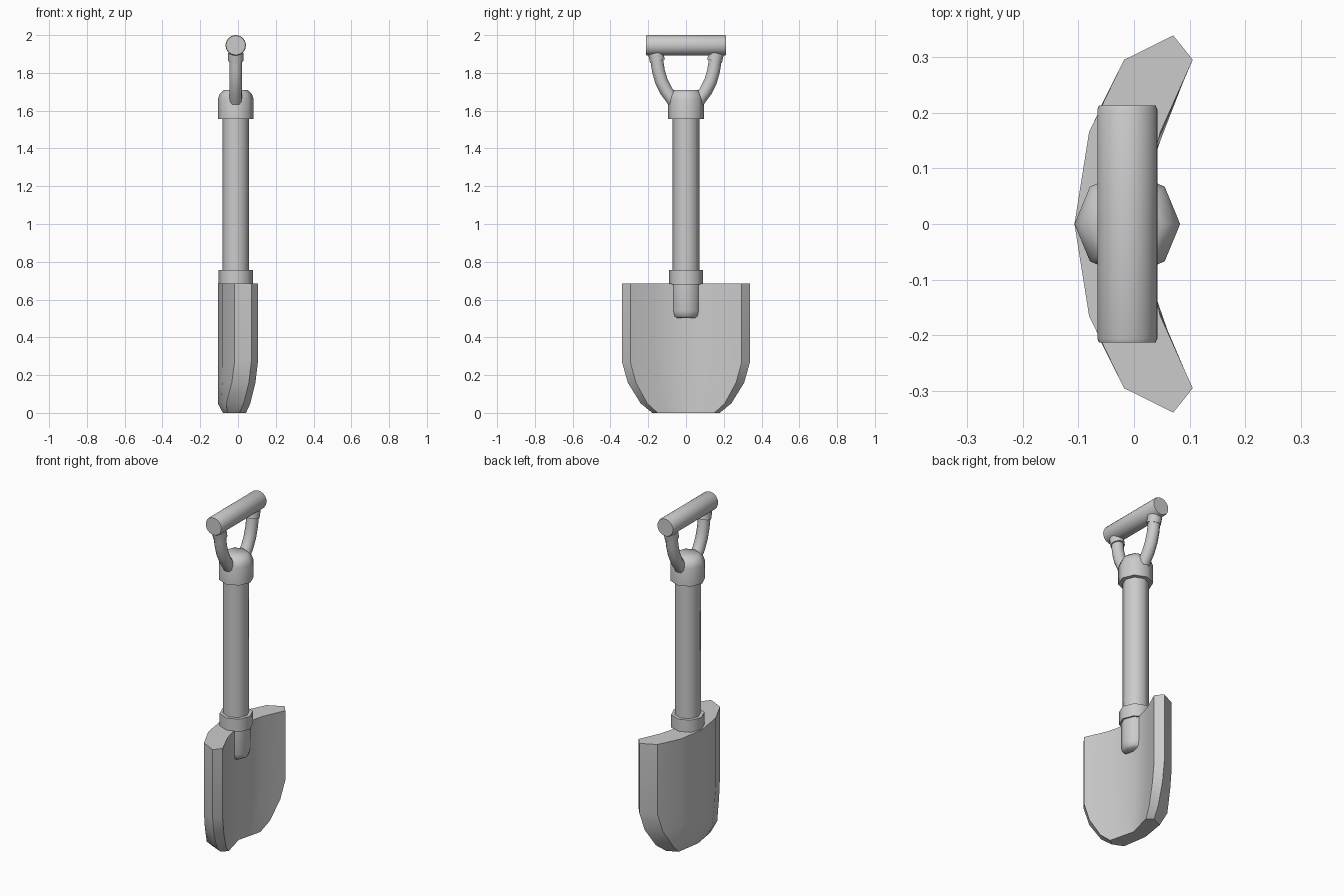
import bpy, bmesh, math
from mathutils import Vector

cube = bpy.data.objects.get("Cube")
if cube:
    bpy.data.objects.remove(cube, do_unlink=True)

AXIS = -0.012  # x of the shaft centre line

grey = bpy.data.materials.new("plain grey")
grey.use_nodes = True
grey.diffuse_color = (0.6, 0.6, 0.6, 1)
grey.node_tree.nodes["Principled BSDF"].inputs["Base Color"].default_value = (0.6, 0.6, 0.6, 1)


def finish(name, bm, angle):
    """Turn a bmesh into a shaded, coloured object."""
    bmesh.ops.recalc_face_normals(bm, faces=bm.faces)
    mesh = bpy.data.meshes.new(name)
    bm.to_mesh(mesh)
    bm.free()
    mesh.materials.append(grey)
    obj = bpy.data.objects.new(name, mesh)
    bpy.context.collection.objects.link(obj)
    bpy.ops.object.select_all(action='DESELECT')
    obj.select_set(True)
    bpy.context.view_layer.objects.active = obj
    bpy.ops.object.shade_smooth_by_angle(angle=math.radians(angle))
    return obj


def loft(name, rings, angle):
    """Skin equal-length rings of points and cap both ends."""
    bm = bmesh.new()
    loops = [[bm.verts.new(p) for p in ring] for ring in rings]
    n = len(loops[0])
    for a, b in zip(loops, loops[1:]):
        for i in range(n):
            j = (i + 1) % n
            bm.faces.new((a[i], a[j], b[j], b[i]))
    bm.faces.new(loops[0])
    bm.faces.new(loops[-1])
    return finish(name, bm, angle)


def ring(centre, direction, radius, sides):
    """Circle of points in the plane across a direction in the y-z plane."""
    d = Vector(direction).normalized()
    u = Vector((1, 0, 0))
    v = d.cross(u)
    turns = [math.tau * i / sides for i in range(sides)]
    return [Vector(centre) + radius * (u * math.cos(t) + v * math.sin(t)) for t in turns]


def lathe(name, profile, sides=8):
    rings = [ring((AXIS, 0, z), (0, 0, 1), r, sides) for r, z in profile]
    return loft(name, rings, 50)


def sample(line, y):
    """Interpolate x at y along a list of (x, y) points."""
    for (x0, y0), (x1, y1) in zip(line, line[1:]):
        if y <= y1:
            return x0 + (x1 - x0) * (y - y0) / (y1 - y0)
    return line[-1][0]


# Blade: curved plate cut to a spade outline with a bevelled rim
outer = [(-0.107, 0), (-0.08, 0.17), (-0.018, 0.295)]
inner = [(0.005, 0), (0.045, 0.16), (0.106, 0.296)]
rows = [  # height, rim inside y, rim outside y, back tuck
    (0.685, 0.295, 0.339, 0),
    (0.27, 0.295, 0.339, 0),
    (0.16, 0.265, 0.308, 0),
    (0.05, 0.205, 0.24, 0),
    (0, 0.15, 0.178, 0.027),
]
sections = []
for z, rim_in, rim_out, tuck in rows:
    mid = rim_in * 0.56
    rim_x = sample(inner, rim_in)
    half = [
        (sample(outer, mid) + tuck, mid),
        (sample(outer, rim_in) + tuck, rim_in),
        (rim_x - 0.035, rim_out),
        (rim_x, rim_in),
        (sample(inner, mid), mid),
    ]
    outline = [(outer[0][0] + tuck, 0)] + half + [(inner[0][0], 0)]
    outline += [(x, -y) for x, y in reversed(half)]
    sections.append([(x, y, z) for x, y in outline])
loft("blade", sections, 30)

# Shaft with its socket, collar and domed cap
lathe("shaft", [(0.071, 0.6), (0.071, 1.6)])
lathe("socket", [(0.06, 0.502), (0.074, 0.512), (0.081, 0.54), (0.081, 0.7)])
lathe("collar", [(0.091, 0.68), (0.091, 0.757)])
lathe("cap", [(0.095, 1.556), (0.095, 1.66), (0.086, 1.686), (0.064, 1.71)])

# Forked handle arms, each with a ferrule under the grip
path = [(0.045, 1.62), (0.075, 1.665), (0.105, 1.705), (0.13, 1.755), (0.146, 1.81), (0.155, 1.87)]
for side, word in ((1, "back"), (-1, "front")):
    pts = [Vector((AXIS, side * y, z)) for y, z in path]
    rings = []
    for i, p in enumerate(pts):
        heading = pts[min(i + 1, len(pts) - 1)] - pts[max(i - 1, 0)]
        rings.append(ring(p, heading, 0.034, 12))
    loft(word + "_arm", rings, 50)
    tilt = (0, side * 0.25, 1)
    ends = [(AXIS, side * 0.151, 1.862), (AXIS, side * 0.161, 1.905)]
    loft(word + "_ferrule", [ring(e, tilt, 0.04, 12) for e in ends], 50)

# Crosswise grip with slightly eased ends
grip = [(-0.213, 0.051), (-0.206, 0.054), (0.206, 0.054), (0.213, 0.051)]
loft("grip", [ring((AXIS, y, 1.946), (0, 1, 0), r, 24) for y, r in grip], 50)
